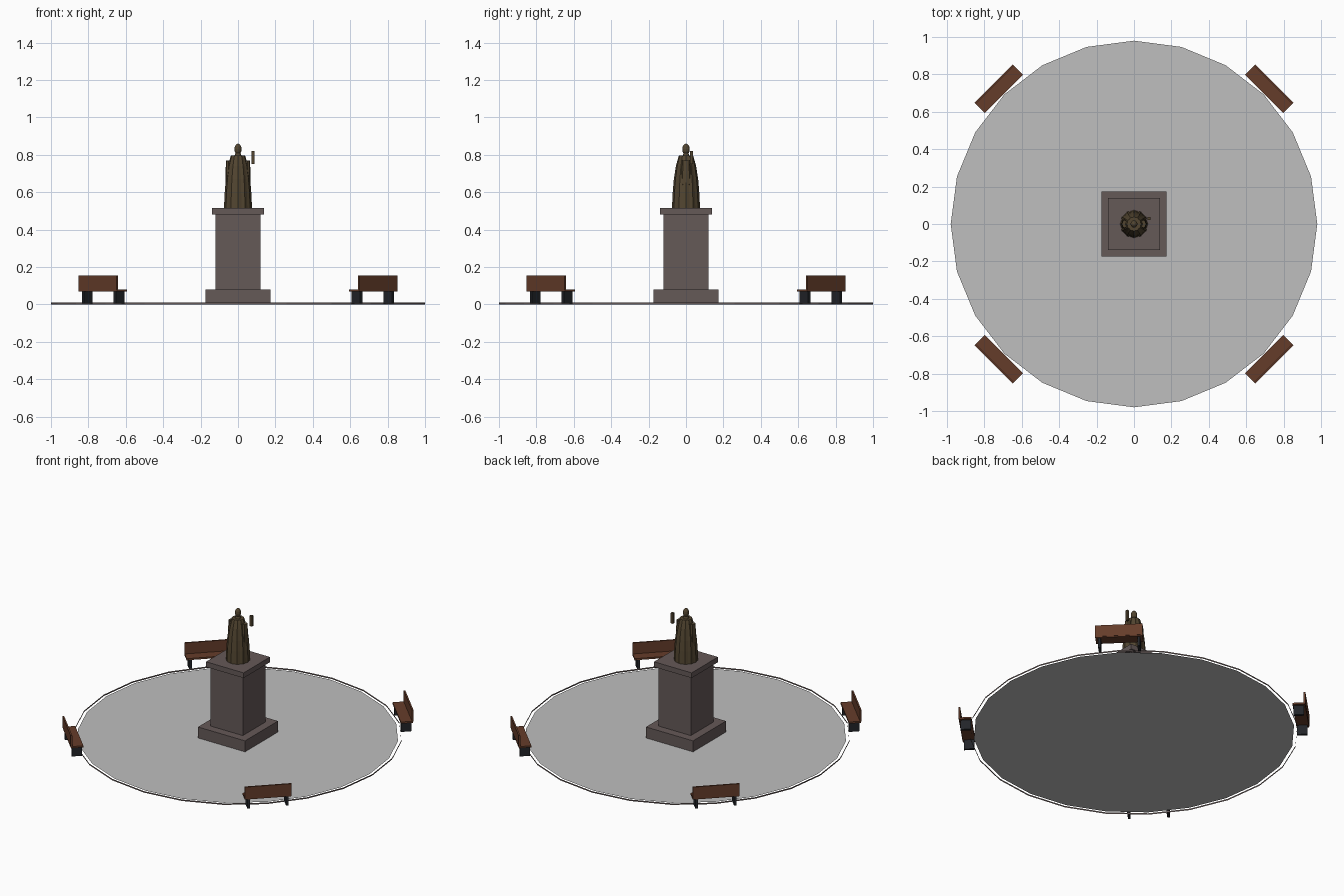
import bpy, bmesh, math
from mathutils import Matrix, Vector

if "Cube" in bpy.data.objects:
    bpy.data.objects.remove(bpy.data.objects["Cube"])


def material(name, rgb):
    m = bpy.data.materials.new(name)
    m.use_nodes = True
    m.diffuse_color = (*rgb, 1)
    m.node_tree.nodes["Principled BSDF"].inputs["Base Color"].default_value = (*rgb, 1)
    return m


PAVING = material("pale paving", (0.52, 0.52, 0.52))
STONE = material("brown grey stone", (0.13, 0.10, 0.097))
BRONZE = material("dark bronze", (0.085, 0.06, 0.03))
WOOD = material("bench wood", (0.13, 0.046, 0.023))
IRON = material("dark iron", (0.016, 0.018, 0.022))


def finish(name, bm, mat, matrix=Matrix()):
    bmesh.ops.transform(bm, matrix=matrix, verts=bm.verts)
    me = bpy.data.meshes.new(name)
    bm.to_mesh(me)
    bm.free()
    me.materials.append(mat)
    ob = bpy.data.objects.new(name, me)
    bpy.context.collection.objects.link(ob)
    return ob


def box(name, lo, hi, mat, matrix=Matrix()):
    lo, hi = Vector(lo), Vector(hi)
    bm = bmesh.new()
    bmesh.ops.create_cube(bm, size=1)
    place = Matrix.Translation((lo + hi) / 2) @ Matrix.Diagonal((*(hi - lo), 1))
    return finish(name, bm, mat, matrix @ place)


def lathe(name, profile, mat, sides, fold=0.0, matrix=Matrix()):
    """Stack rings of (radius, z); fold pulls every second vertex inwards."""
    bm = bmesh.new()
    rings = []
    for r, z in profile:
        ring = []
        for i in range(sides):
            a = math.tau * i / sides
            rr = r * (1 - fold * (i % 2))
            ring.append(bm.verts.new((rr * math.cos(a), rr * math.sin(a), z)))
        rings.append(ring)
    for a, b in zip(rings, rings[1:]):
        for i in range(sides):
            j = (i + 1) % sides
            bm.faces.new((a[i], a[j], b[j], b[i]))
    bm.faces.new(rings[0][::-1])
    bm.faces.new(rings[-1])
    return finish(name, bm, mat, matrix)


# Round plaza: flat paving and a separate thin upright kerb
bm = bmesh.new()
bmesh.ops.create_circle(bm, cap_ends=True, segments=24, radius=0.98)
finish("paving", bm, PAVING, Matrix.Translation((0, 0, 0.005)))
bm = bmesh.new()
bmesh.ops.create_cone(bm, cap_ends=False, segments=24, radius1=1, radius2=1, depth=0.01)
finish("kerb", bm, STONE, Matrix.Translation((0, 0, 0.005)))

# Square pedestal
for name, half, z0, z1 in (("pedestal_base", 0.175, 0.006, 0.08),
                           ("pedestal_column", 0.12, 0.08, 0.48),
                           ("pedestal_cap", 0.14, 0.48, 0.515)):
    box(name, (-half, -half, z0), (half, half, z1), STONE)

# Robed statue
lathe("robe", [(0.075, 0.515), (0.071, 0.60), (0.065, 0.67), (0.054, 0.74),
               (0.043, 0.78), (0.038, 0.795)], BRONZE, 24, 0.06)
lathe("neck", [(0.02, 0.79), (0.014, 0.81), (0.013, 0.82)], BRONZE, 10)
bm = bmesh.new()
bmesh.ops.create_uvsphere(bm, u_segments=12, v_segments=8, radius=1)
finish("head", bm, BRONZE, Matrix.Translation((0, 0, 0.83)) @ Matrix.Diagonal((0.019, 0.02, 0.03, 1)))
for side, label in ((-1, "right"), (1, "left")):
    lean = Matrix.Translation((side * 0.05, 0, 0)) @ Matrix.Diagonal((1, 1.5, 1, 1))
    lathe(label + "_sleeve", [(0.016, 0.61), (0.017, 0.70), (0.014, 0.77)],
          BRONZE, 8, 0, lean)
box("held_scroll", (0.071, 0.022, 0.75), (0.087, 0.038, 0.82), BRONZE)

# Four benches facing the statue, local x pointing outwards
for i in range(4):
    turn = Matrix.Rotation(math.radians(45 + 90 * i), 4, "Z")
    box("bench_seat", (0.983, -0.145, 0.069), (1.06, 0.145, 0.08), WOOD, turn)
    box("bench_back", (1.052, -0.145, 0.076), (1.062, 0.145, 0.154), WOOD, turn)
    for y in (-0.12, 0.12):
        box("bench_leg", (0.988, y - 0.008, 0.005), (1.052, y + 0.008, 0.069), IRON, turn)
